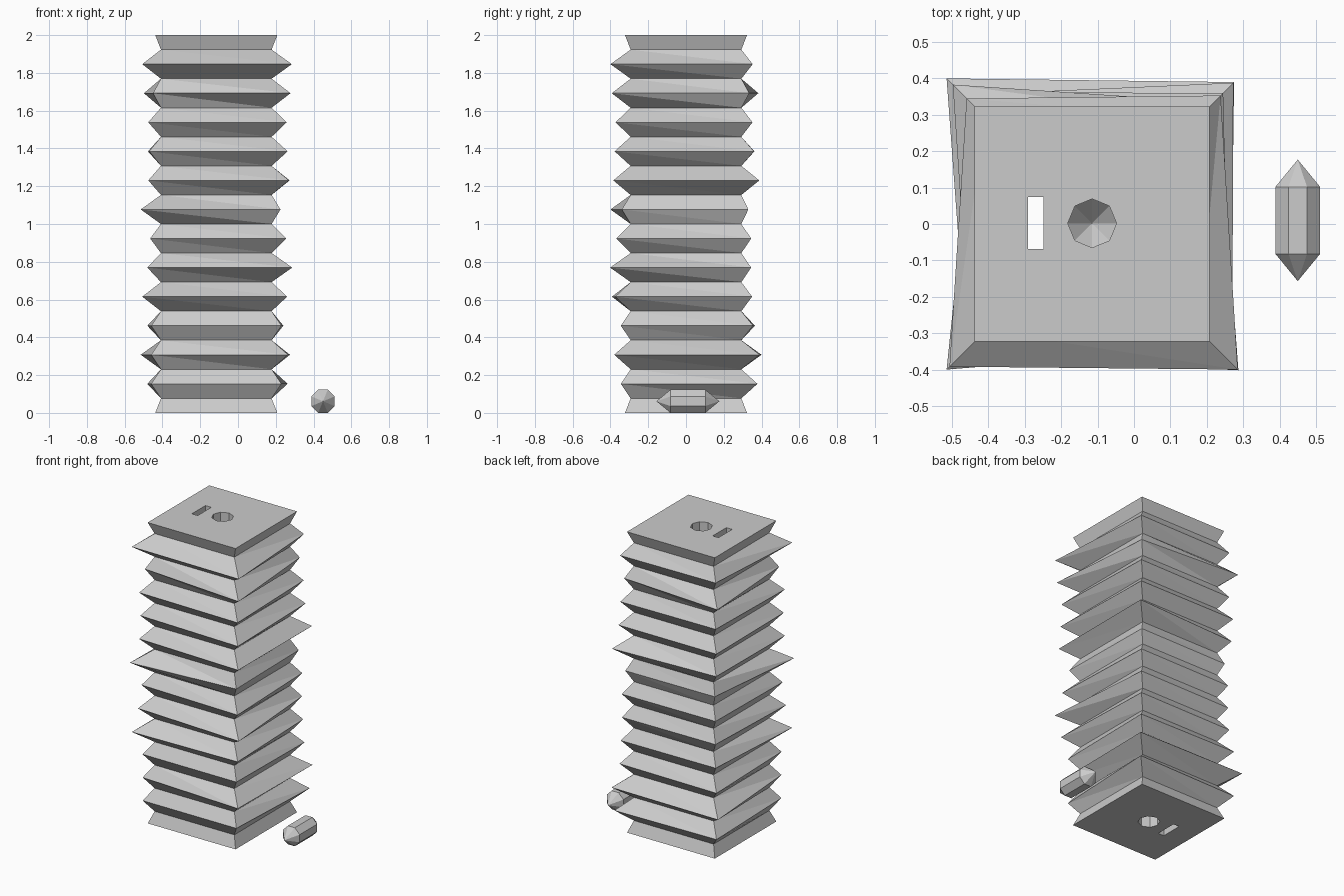
import bpy, bmesh, math
from mathutils import Matrix

if "Cube" in bpy.data.objects:
    bpy.data.objects.remove(bpy.data.objects["Cube"])

CX = -0.115          # column axis
STEP = 2.0 / 26      # height of one pleat side
INNER = 0.293        # half width at the valleys
END = 0.323          # half width at the two end plates

grey = bpy.data.materials.new("plain_grey")
grey.diffuse_color = (0.6, 0.6, 0.6, 1)
grey.use_nodes = True
grey.node_tree.nodes["Principled BSDF"].inputs["Base Color"].default_value = grey.diffuse_color


def make(name, bm):
    bmesh.ops.recalc_face_normals(bm, faces=bm.faces)
    mesh = bpy.data.meshes.new(name)
    bm.to_mesh(mesh)
    bm.free()
    mesh.materials.append(grey)
    ob = bpy.data.objects.new(name, mesh)
    bpy.context.collection.objects.link(ob)
    return ob


def pointed_pin(name, radius, half, tip, matrix, turn=0.0):
    """Eight-sided rod along z with a pyramid point at each end."""
    bm = bmesh.new()
    rings = []
    for z in (-half, half):
        rings.append([bm.verts.new((radius * math.cos(turn + k * math.pi / 4),
                                    radius * math.sin(turn + k * math.pi / 4), z))
                      for k in range(8)])
    low = bm.verts.new((0, 0, -half - tip))
    high = bm.verts.new((0, 0, half + tip))
    a, b = rings
    for k in range(8):
        n = (k + 1) % 8
        bm.faces.new((a[k], a[n], b[n], b[k]))
        bm.faces.new((a[n], a[k], low))
        bm.faces.new((b[k], b[n], high))
    bmesh.ops.transform(bm, matrix=matrix, verts=bm.verts)
    return make(name, bm)


# Pleat corner reach at each ridge, bottom to top: front-left, front-right, back-right, back-left
RIDGES = [
    (.345, .345, .378, .365), (.345, .380, .390, .400), (.345, .345, .355, .365),
    (.392, .375, .350, .345), (.365, .402, .345, .340), (.350, .370, .345, .340),
    (.400, .340, .330, .325), (.360, .385, .388, .355), (.355, .378, .360, .362),
    (.360, .373, .352, .345), (.335, .393, .335, .383), (.392, .400, .353, .345)]
SIGNS = [(-1, -1), (1, -1), (1, 1), (-1, 1)]

# Pleated column: alternating ridge and valley squares
bm = bmesh.new()
rings = []
for i in range(27):
    if i in (0, 26):
        reach = (END,) * 4
    elif i % 2:
        reach = (INNER,) * 4
    else:
        reach = RIDGES[i // 2 - 1]
    rings.append([bm.verts.new((CX + sx * r, sy * r, i * STEP))
                  for (sx, sy), r in zip(SIGNS, reach)])
for lo, up in zip(rings, rings[1:]):
    for k in range(4):
        n = (k + 1) % 4
        bm.faces.new((lo[k], lo[n], up[k]))
        bm.faces.new((lo[n], up[n], up[k]))
bm.faces.new(rings[0][::-1])
bm.faces.new(rings[-1])
column = make("pleated_column", bm)

# Cutters: a pin socket in each end and a slot right through
cutters = [pointed_pin("socket_cutter", 0.067, 0.09, 0.075,
                       Matrix.Translation((CX, 0.002, z))) for z in (0, 2)]
bm = bmesh.new()
bmesh.ops.create_cube(bm, size=1, matrix=Matrix.Translation((-0.27, 0.003, 1))
                      @ Matrix.Diagonal((0.043, 0.143, 2.2, 1)))
cutters.append(make("slot_cutter", bm))
for c in cutters:
    mod = column.modifiers.new(c.name, 'BOOLEAN')
    mod.operation = 'DIFFERENCE'
    mod.solver = 'EXACT'
    mod.object = c
bpy.context.view_layer.update()
graph = bpy.context.evaluated_depsgraph_get()
cut = bpy.data.meshes.new_from_object(column.evaluated_get(graph))
column.modifiers.clear()
column.data = cut
for c in cutters:
    bpy.data.objects.remove(c)

# Loose connecting pin lying beside the column
pointed_pin("loose_pin", 0.0665, 0.092, 0.075,
            Matrix.Translation((0.45, 0.01, 0.0615)) @ Matrix.Rotation(math.pi / 2, 4, 'X'),
            math.pi / 8)
